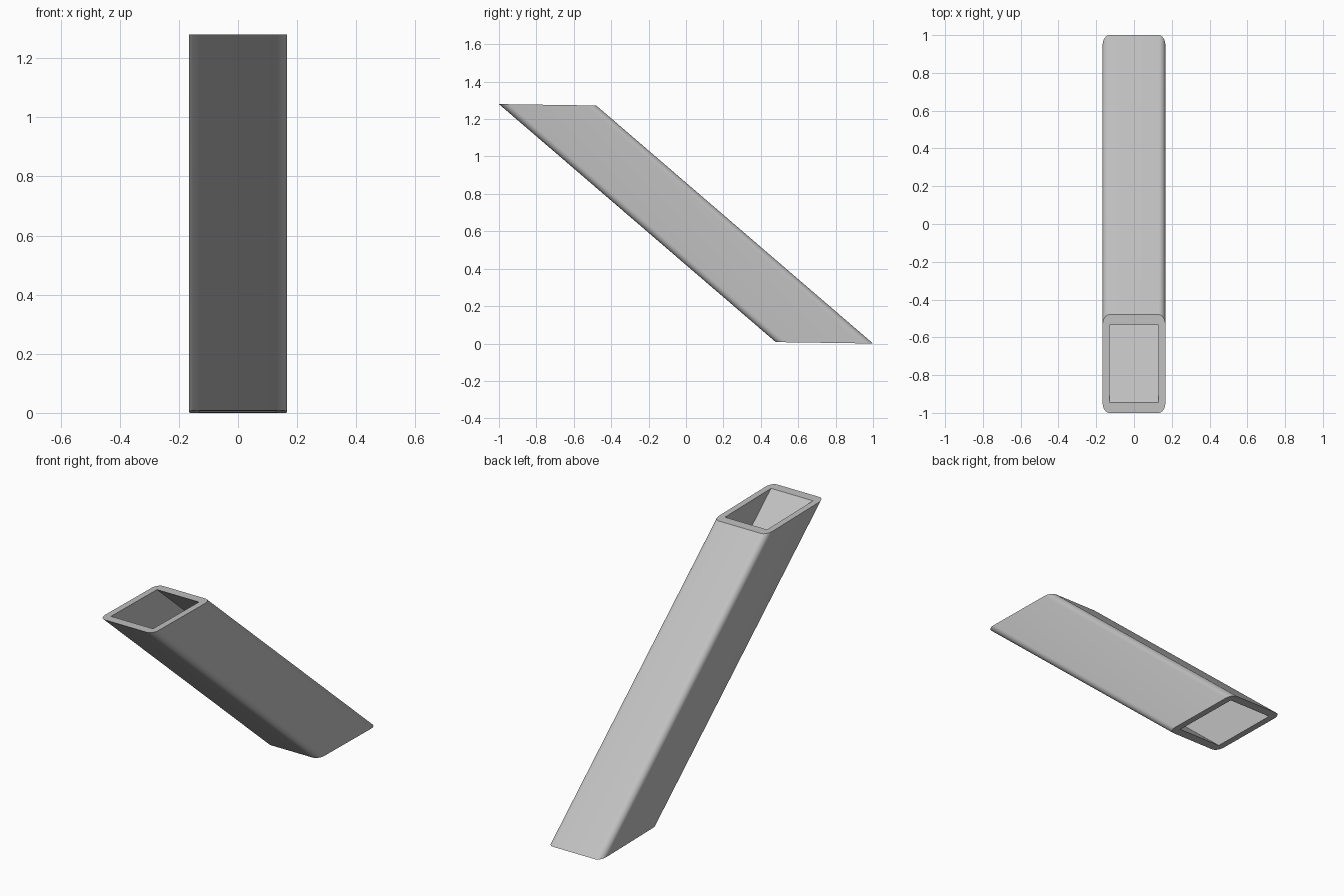
import bpy, bmesh, math

cube = bpy.data.objects.get("Cube")
if cube:
    bpy.data.objects.remove(cube, do_unlink=True)

HALF_X, HALF_Y = 0.166, 0.26      # outer section, measured along the cut ends
HOLE_X, HOLE_Y = 0.131, 0.205     # square-cornered bore
RAD_X, RAD_Y = 0.035, 0.054       # corner rounding, stretched by the slanted cut
TILT = 0.0145                     # slight slope of both cut ends
ENDS = [(0.74, 0.0038), (-0.74, 1.2762)]
STEPS = 8                         # segments per rounded corner

steel = bpy.data.materials.new("light grey steel")
steel.use_nodes = True
steel.diffuse_color = (0.53, 0.53, 0.53, 1)
steel.node_tree.nodes["Principled BSDF"].inputs["Base Color"].default_value = (0.53, 0.53, 0.53, 1)


def section(half_x, half_y, rad_x=0, rad_y=0):
    """Rectangle outline with the same number of points whether rounded or sharp."""
    points = []
    for corner, (sx, sy) in enumerate([(1, 1), (-1, 1), (-1, -1), (1, -1)]):
        for i in range(STEPS + 1 if rad_x else 1):
            a = math.pi / 2 * (corner + i / STEPS)
            points.append((sx * (half_x - rad_x) + rad_x * math.cos(a),
                           sy * (half_y - rad_y) + rad_y * math.sin(a)))
    return points


bm = bmesh.new()


def wall(outline, inward=False):
    """Slanted wall between the two ends; returns its two end loops."""
    loops = [[bm.verts.new((x, y0 + y, z0 - TILT * y)) for x, y in outline]
             for y0, z0 in ENDS]
    low, high = loops
    for i in range(len(outline)):
        j = (i + 1) % len(outline)
        quad = [low[i], low[j], high[j], high[i]]
        bm.faces.new(quad[::-1] if inward else quad)
    return loops


outer = wall(section(HALF_X, HALF_Y, RAD_X, RAD_Y))
inner = wall(section(HOLE_X, HOLE_Y), inward=True)

# Rims joining the rounded outside to the square bore
n = STEPS + 1
for out, bore, flip in zip(outer, inner, (True, False)):
    for c in range(4):
        d = (c + 1) % 4
        faces = [[bore[c], out[c * n + i], out[c * n + i + 1]] for i in range(STEPS)]
        faces.append([bore[c], out[c * n + STEPS], out[d * n], bore[d]])
        for f in faces:
            bm.faces.new(f[::-1] if flip else f)

bmesh.ops.recalc_face_normals(bm, faces=bm.faces)
mesh = bpy.data.meshes.new("slanted_tube")
bm.to_mesh(mesh)
bm.free()
mesh.materials.append(steel)
tube = bpy.data.objects.new("slanted_tube", mesh)
bpy.context.collection.objects.link(tube)

# Smooth rounded corners, crisp rims and bore
bpy.ops.object.select_all(action="DESELECT")
tube.select_set(True)
bpy.context.view_layer.objects.active = tube
bpy.ops.object.shade_smooth_by_angle(angle=math.radians(30))
